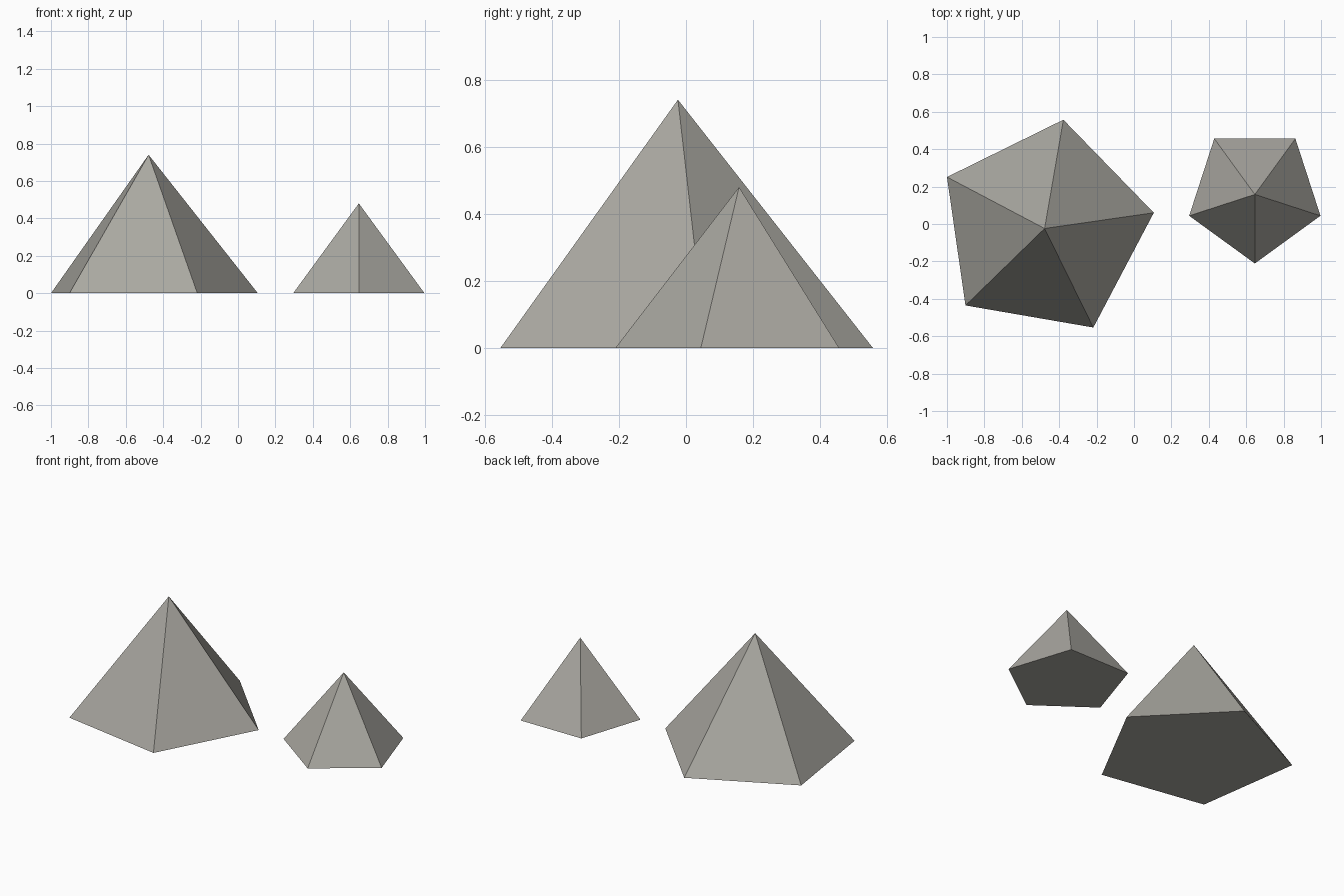
import bpy, math

if "Cube" in bpy.data.objects:
    bpy.data.objects.remove(bpy.data.objects["Cube"])

stone = bpy.data.materials.new("warm_grey_stone")
stone.diffuse_color = (0.40, 0.39, 0.355, 1)
stone.use_nodes = True
stone.node_tree.nodes["Principled BSDF"].inputs["Base Color"].default_value = stone.diffuse_color


def pyramid(name, x, y, radius, height, angle, sides=5):
    """Flat-sided pyramid on z = 0, first corner at the given angle."""
    ring = [(x + radius * math.cos(math.radians(angle) + math.tau * i / sides),
             y + radius * math.sin(math.radians(angle) + math.tau * i / sides), 0)
            for i in range(sides)]
    faces = [(i, (i + 1) % sides, sides) for i in range(sides)]
    faces.append(tuple(reversed(range(sides))))
    mesh = bpy.data.meshes.new(name)
    mesh.from_pydata(ring + [(x, y, height)], [], faces)
    mesh.materials.append(stone)
    bpy.context.collection.objects.link(bpy.data.objects.new(name, mesh))


# Two five-sided pyramids
pyramid("large_pyramid", -0.478, -0.024, 0.59, 0.74, 8.2)
pyramid("small_pyramid", 0.646, 0.158, 0.369, 0.48, -90)
